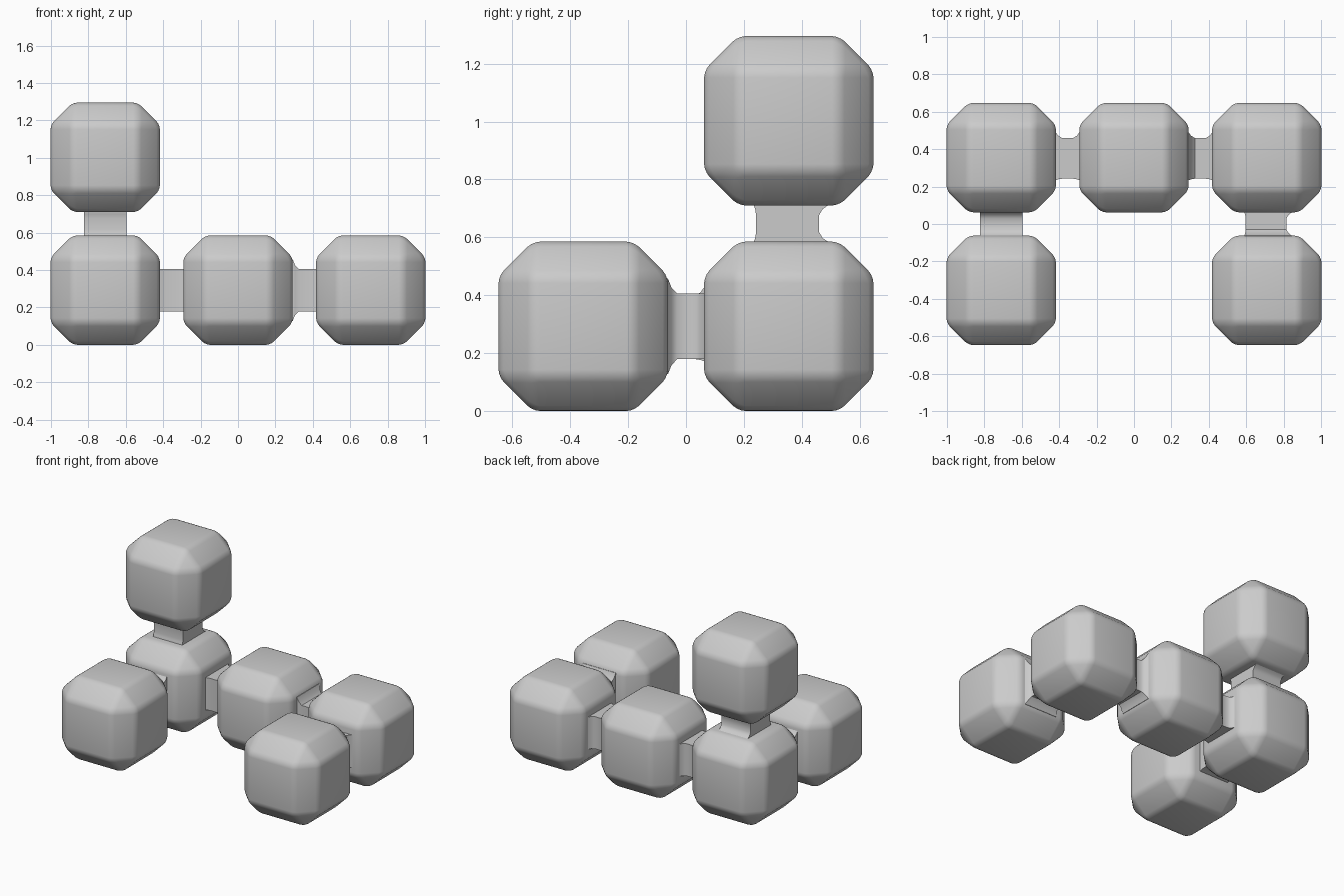
import bpy
import bmesh
from mathutils import Vector

if "Cube" in bpy.data.objects:
    bpy.data.objects.remove(bpy.data.objects["Cube"], do_unlink=True)

SIZE = 0.585      # block edge length
STEP = 0.71       # spacing between block centres
ROW_Y, BASE_Z = 0.355, SIZE / 2
X, Y, Z = Vector((1, 0, 0)), Vector((0, 1, 0)), Vector((0, 0, 1))

grey = bpy.data.materials.new("plain_grey")
grey.use_nodes = True
grey.diffuse_color = (0.6, 0.6, 0.6, 1)
grey.node_tree.nodes["Principled BSDF"].inputs["Base Color"].default_value = (0.6, 0.6, 0.6, 1)


def finish(name, bm, location):
    bmesh.ops.recalc_face_normals(bm, faces=bm.faces)
    mesh = bpy.data.meshes.new(name)
    bm.to_mesh(mesh)
    bm.free()
    mesh.materials.append(grey)
    obj = bpy.data.objects.new(name, mesh)
    obj.location = location
    bpy.context.collection.objects.link(obj)
    bpy.ops.object.select_all(action="DESELECT")
    obj.select_set(True)
    bpy.context.view_layer.objects.active = obj
    bpy.ops.object.shade_smooth_by_angle(angle=0.7)
    return obj


def block(name, location):
    """Cube with broad chamfers whose edges are softened."""
    bm = bmesh.new()
    bmesh.ops.create_cube(bm, size=SIZE)
    for width, segments in ((0.118, 1), (0.025, 3)):
        bmesh.ops.bevel(bm, geom=bm.edges[:], offset=width, segments=segments,
                        profile=0.5, affect="EDGES", clamp_overlap=True)
    return finish(name, bm, location)


def link(name, centre, axis, flare_dir, lip=False):
    """Square neck that flares on one side, with an optional lip at its start."""
    side = axis.cross(flare_dir)
    half, gap = 0.113, (STEP - SIZE) / 2
    flares = ((-gap - 0.02, 0.03), (-gap, 0.03), (-0.05, 0.012), (-0.03, 0),
              (0.03, 0), (0.05, 0.012), (gap, 0.03), (gap + 0.02, 0.03))
    bm = bmesh.new()
    rings = []
    for t, flare in flares:
        wide = half + (0.052 * flare / 0.03 if lip and t < 0 else 0)
        low, high = -half - flare / 4, half - 0.008 + flare
        rings.append([bm.verts.new(axis * t + flare_dir * f + side * s)
                      for f, s in ((low, -wide), (high, -wide), (high, wide), (low, wide))])
    for a, b in zip(rings, rings[1:]):
        for i in range(4):
            j = (i + 1) % 4
            bm.faces.new((a[i], a[j], b[j], b[i]))
    bm.faces.new(rings[0])
    bm.faces.new(rings[-1])
    return finish(name, bm, centre)


# Blocks: a row of three, two at the front, one stacked on top
right = Vector((-STEP, ROW_Y, BASE_Z))
middle = right + X * STEP
left = middle + X * STEP
for name, location in (("right_block", right), ("middle_block", middle), ("left_block", left),
                       ("front_right_block", right - Y * STEP),
                       ("front_left_block", left - Y * STEP),
                       ("top_block", right + Z * STEP)):
    block(name, location)

# Necks between neighbouring blocks
link("right_row_neck", right + X * STEP / 2, X, Y)
link("left_row_neck", middle + X * STEP / 2, X, Y, lip=True)
link("front_right_neck", right - Y * STEP / 2, Y, Z)
link("front_left_neck", left - Y * STEP / 2, Y, X, lip=True)
link("upright_neck", right + Z * STEP / 2, Z, Y)
